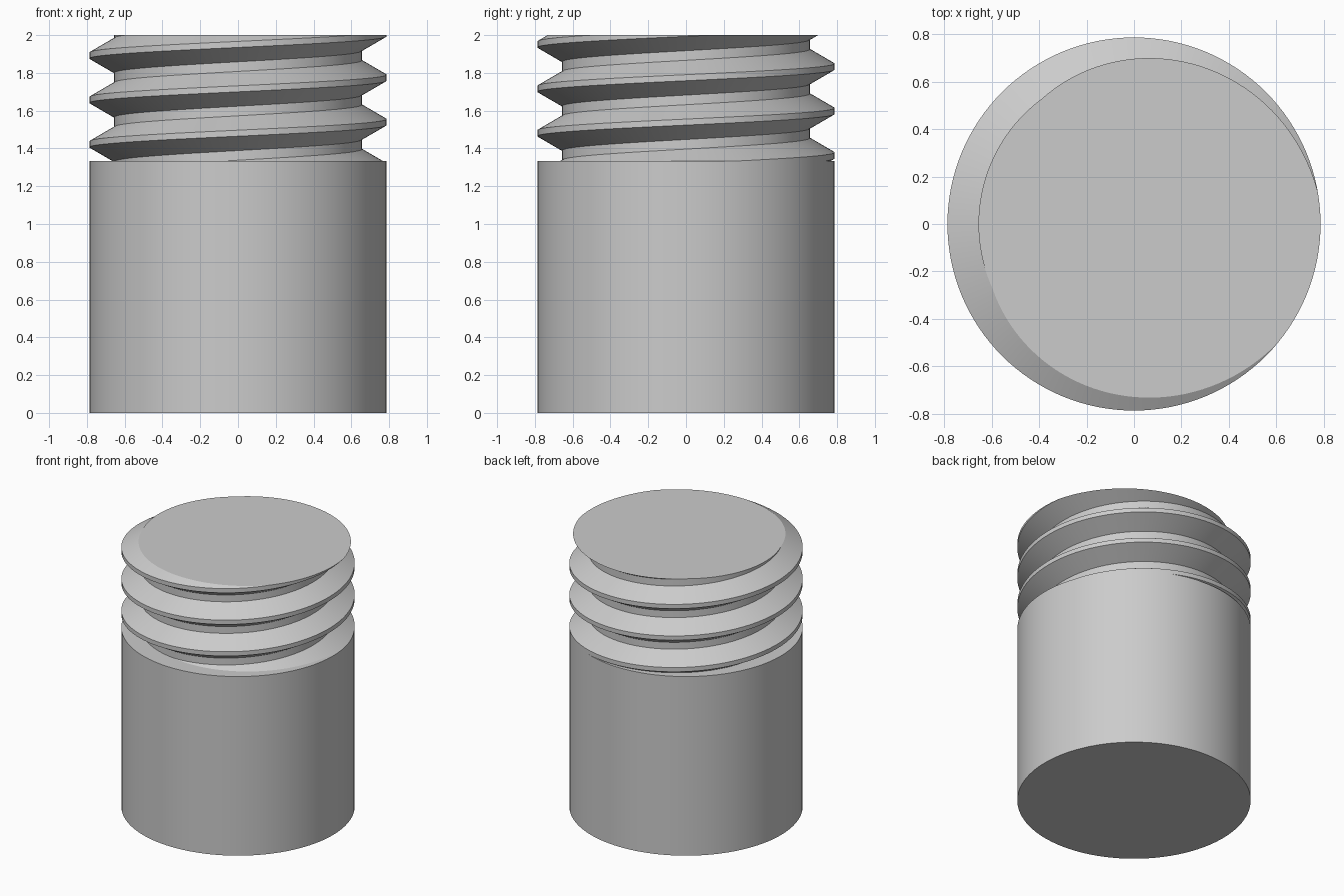
import bpy, bmesh
from math import cos, sin, pi

cube = bpy.data.objects.get("Cube")
if cube:
    bpy.data.objects.remove(cube, do_unlink=True)

SEGMENTS = 128
RADIUS, ROOT = 0.787, 0.656
SHOULDER, TOP = 1.333, 2.0
PITCH, CREST, FLANK = 0.235, 0.032, 0.076

steel = bpy.data.materials.new("plain grey")
steel.use_nodes = True
grey = (0.6, 0.6, 0.6, 1)
steel.diffuse_color = grey
steel.node_tree.nodes["Principled BSDF"].inputs["Base Color"].default_value = grey


def finish(bm, name):
    mesh = bpy.data.meshes.new(name)
    bm.to_mesh(mesh)
    bm.free()
    mesh.materials.append(steel)
    obj = bpy.data.objects.new(name, mesh)
    bpy.context.collection.objects.link(obj)
    bpy.ops.object.select_all(action='DESELECT')
    obj.select_set(True)
    bpy.context.view_layer.objects.active = obj
    bpy.ops.object.shade_smooth_by_angle(angle=pi / 6)
    return obj


# Plain cylindrical body
bm = bmesh.new()
bmesh.ops.create_cone(bm, cap_ends=True, segments=SEGMENTS,
                      radius1=RADIUS, radius2=RADIUS, depth=SHOULDER)
bmesh.ops.translate(bm, verts=bm.verts, vec=(0, 0, SHOULDER / 2))
finish(bm, "body")

# Thread: one pitch of the profile swept along a right-handed helix
half = CREST / 2
profile = [(RADIUS, -half), (RADIUS, half), (ROOT, half + FLANK),
           (ROOT, PITCH - half - FLANK), (RADIUS, PITCH - half)]
TURNS = 6
start = 1.892 - PITCH / 2 - 4 * PITCH   # crest height at +x on the first turn

bm = bmesh.new()
previous = None
for i in range(SEGMENTS * TURNS + 1):
    angle = 2 * pi * i / SEGMENTS
    rise = start + PITCH * i / SEGMENTS
    ring = [bm.verts.new((r * cos(angle), r * sin(angle), rise + z)) for r, z in profile]
    if previous:
        for j in range(len(profile) - 1):
            bm.faces.new((previous[j], ring[j], ring[j + 1], previous[j + 1]))
    previous = ring
bmesh.ops.remove_doubles(bm, verts=bm.verts, dist=1e-5)


# Trim the helix flat at the shoulder and at the end, then cap the end
def trim(height, direction):
    geom = bm.verts[:] + bm.edges[:] + bm.faces[:]
    cut = bmesh.ops.bisect_plane(bm, geom=geom, dist=1e-6, plane_co=(0, 0, height),
                                 plane_no=(0, 0, direction), clear_outer=True)
    return [e for e in cut["geom_cut"] if isinstance(e, bmesh.types.BMEdge)]


trim(SHOULDER, -1)
rim = trim(TOP, 1)
cap = bmesh.ops.contextual_create(bm, geom=rim)["faces"]
for face in cap:
    face.normal_update()
    if face.normal.z < 0:
        face.normal_flip()
finish(bm, "thread")
